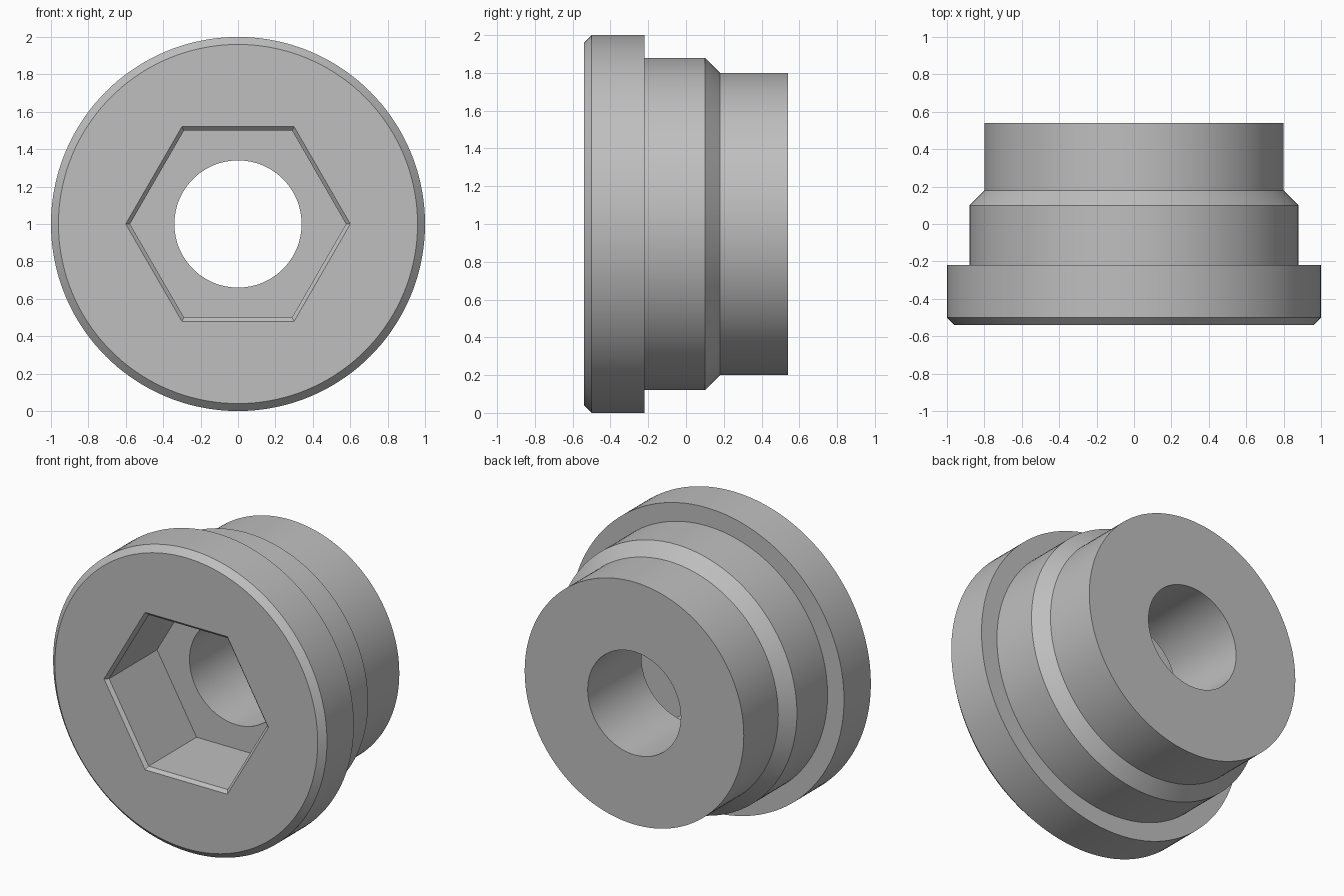
import bpy
import bmesh
from math import cos, sin, pi, radians

if "Cube" in bpy.data.objects:
    bpy.data.objects.remove(bpy.data.objects["Cube"], do_unlink=True)

STEPS = 144      # divisible by six, so socket corners fall on vertices
CENTRE_Z = 1.0

# Plain grey metal
metal = bpy.data.materials.new("grey metal")
metal.use_nodes = True
grey = (0.52, 0.52, 0.52, 1.0)
metal.diffuse_color = grey
metal.node_tree.nodes["Principled BSDF"].inputs["Base Color"].default_value = grey


def round_radius(size, angle):
    return size


def hex_radius(size, angle):
    # size is half the distance across flats; corners point along x
    return size / cos(angle % (pi / 3) - pi / 6)


def add_ring(bm, y, size, shape):
    ring = []
    for i in range(STEPS):
        a = 2 * pi * i / STEPS
        # the tiny offset keeps the modulo stable at corners
        r = shape(size, a + 1e-7)
        ring.append(bm.verts.new((r * cos(a), y, CENTRE_Z + r * sin(a))))
    return ring


# Closed section: outside from front to back, then bore and socket to the front
section = [
    (-0.54, 0.96, round_radius),   # flange chamfer
    (-0.50, 1.00, round_radius),
    (-0.22, 1.00, round_radius),   # flange back
    (-0.22, 0.88, round_radius),   # shoulder
    (0.10, 0.88, round_radius),
    (0.18, 0.80, round_radius),    # rear barrel
    (0.54, 0.80, round_radius),
    (0.54, 0.34, round_radius),    # through bore
    (-0.02, 0.34, round_radius),
    (-0.02, 0.50, hex_radius),     # hexagonal socket
    (-0.52, 0.50, hex_radius),
    (-0.54, 0.52, hex_radius),     # socket lead-in
]

bm = bmesh.new()
rings = [add_ring(bm, *entry) for entry in section]
for k, ring in enumerate(rings):
    following = rings[(k + 1) % len(rings)]
    for i in range(STEPS):
        j = (i + 1) % STEPS
        bm.faces.new((ring[i], ring[j], following[j], following[i]))
bmesh.ops.recalc_face_normals(bm, faces=bm.faces[:])

mesh = bpy.data.meshes.new("hex_socket_plug")
bm.to_mesh(mesh)
bm.free()
mesh.materials.append(metal)

plug = bpy.data.objects.new("hex_socket_plug", mesh)
bpy.context.collection.objects.link(plug)

# Smooth round walls, crisp edges
bpy.ops.object.select_all(action="DESELECT")
plug.select_set(True)
bpy.context.view_layer.objects.active = plug
bpy.ops.object.shade_smooth_by_angle(angle=radians(30))
